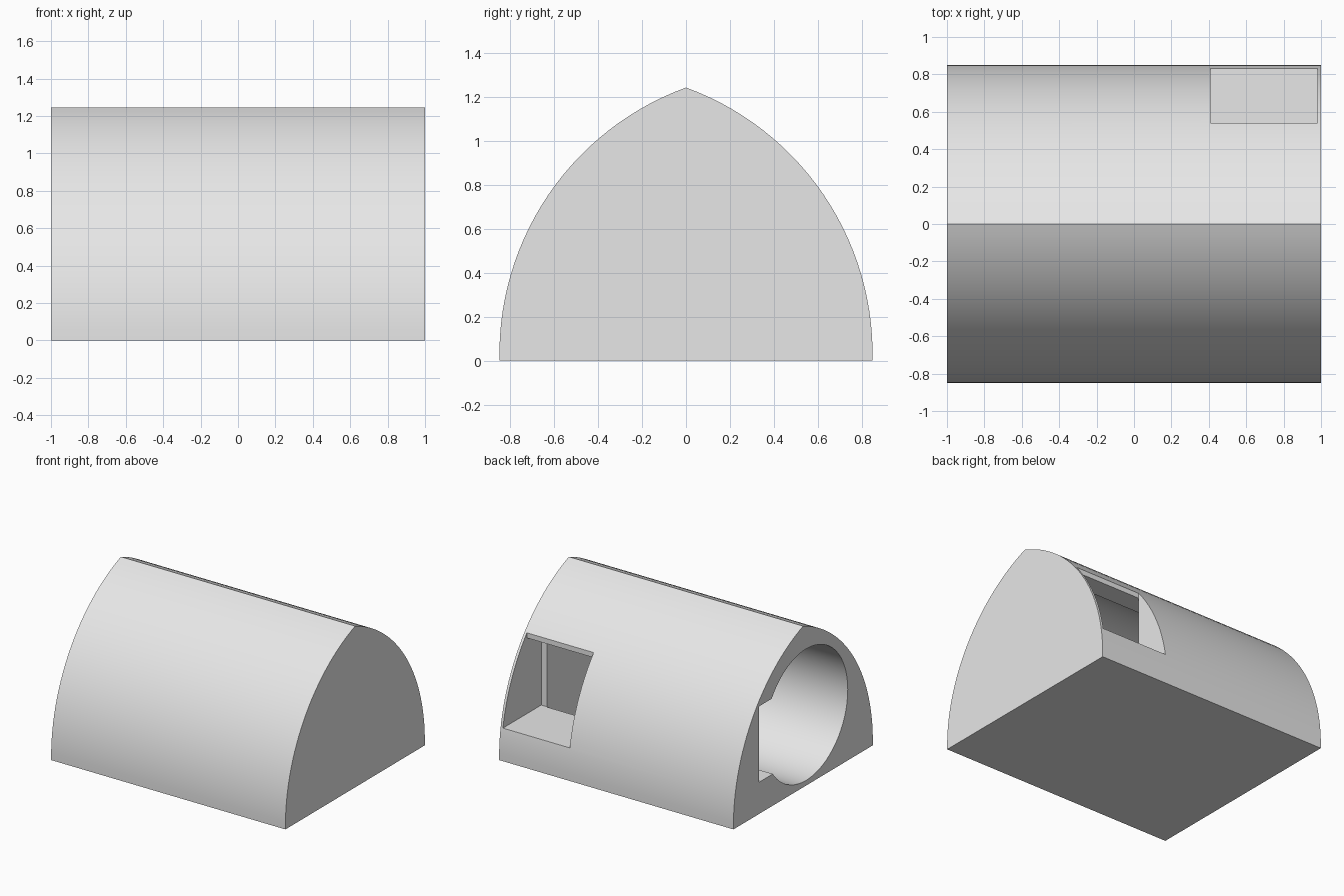
import bpy
import bmesh
import math

cube = bpy.data.objects.get("Cube")
if cube:
    bpy.data.objects.remove(cube, do_unlink=True)

grey = bpy.data.materials.new("plain grey")
grey.use_nodes = True
GREY = (0.8, 0.8, 0.8, 1.0)
grey.diffuse_color = GREY
grey.node_tree.nodes["Principled BSDF"].inputs["Base Color"].default_value = GREY


def prism(name, profile, x0, x1):
    """Extrude a closed (y, z) profile along x."""
    bm = bmesh.new()
    face = bm.faces.new([bm.verts.new((x0, y, z)) for y, z in profile])
    grown = bmesh.ops.extrude_face_region(bm, geom=[face])["geom"]
    moved = [v for v in grown if isinstance(v, bmesh.types.BMVert)]
    bmesh.ops.translate(bm, verts=moved, vec=(x1 - x0, 0, 0))
    bmesh.ops.recalc_face_normals(bm, faces=bm.faces)
    mesh = bpy.data.meshes.new(name)
    bm.to_mesh(mesh)
    bm.free()
    mesh.materials.append(grey)
    obj = bpy.data.objects.new(name, mesh)
    bpy.context.collection.objects.link(obj)
    return obj


def rect(y0, y1, z0, z1):
    return [(y0, z0), (y1, z0), (y1, z1), (y0, z1)]


# Pointed-arch body: two mirrored circular arcs meeting at the ridge
CY, CZ, R = -0.442, 0.03, 1.292
start = math.asin(-CZ / R)
end = math.acos(-CY / R)
STEPS = 28
arc = []
for i in range(STEPS + 1):
    a = start + (end - start) * i / STEPS
    arc.append((CY + R * math.cos(a), CZ + R * math.sin(a)))
arc[0] = (arc[0][0], 0.0)
arc[-1] = (0.0, arc[-1][1])
body = prism("arched_body", arc + [(-y, z) for y, z in reversed(arc[:-1])], -1, 1)

# Round tunnel, open at the right end only
SIDES = 64
ring = [(-0.037 + 0.507 * math.cos(math.tau * i / SIDES),
         0.547 + 0.507 * math.sin(math.tau * i / SIDES)) for i in range(SIDES)]
tunnel = prism("tunnel_cutter", ring, -1.1, 0.93)

# Side channel along the tunnel, and the window that opens it to the back
channel = prism("channel_cutter", rect(0.365, 0.54, 0.245, 0.83), -1.1, 0.98)
window = prism("window_cutter", rect(0.54, 1.2, 0.245, 1.2), 0.41, 0.98)

bpy.ops.object.select_all(action="DESELECT")
body.select_set(True)
bpy.context.view_layer.objects.active = body
for cutter in (tunnel, channel, window):
    cutter.hide_render = True
    mod = body.modifiers.new(cutter.name, "BOOLEAN")
    mod.operation = "DIFFERENCE"
    mod.solver = "EXACT"
    mod.object = cutter
    bpy.ops.object.modifier_apply(modifier=mod.name)
    bpy.data.objects.remove(cutter, do_unlink=True)

bpy.ops.object.shade_smooth_by_angle(angle=math.radians(20))
